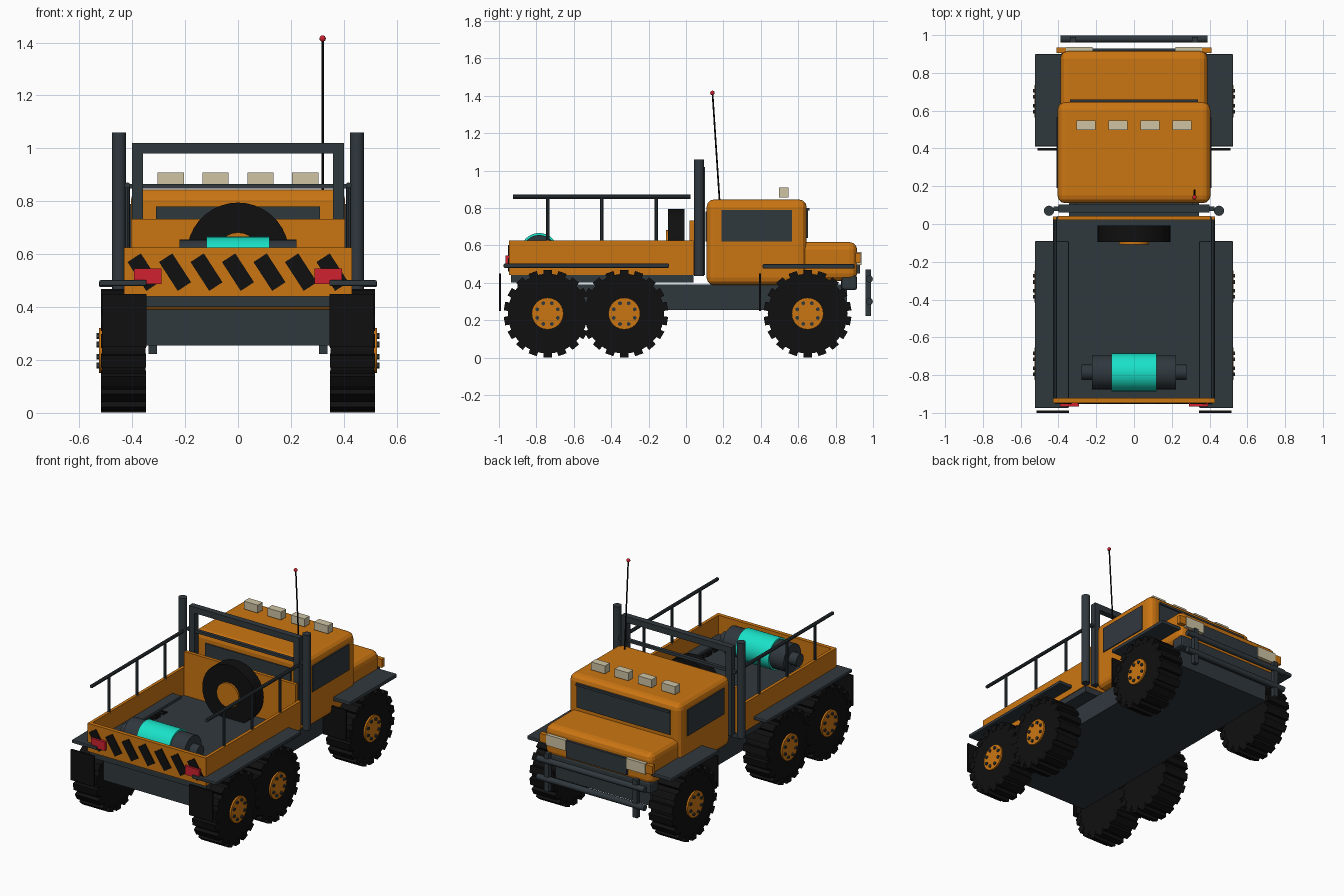
import bpy, bmesh, math
from mathutils import Vector, Matrix

if "Cube" in bpy.data.objects:
    bpy.data.objects.remove(bpy.data.objects["Cube"])

def mat(name, c):
    m = bpy.data.materials.new(name)
    m.diffuse_color = (*c, 1)
    m.use_nodes = True
    m.node_tree.nodes["Principled BSDF"].inputs["Base Color"].default_value = m.diffuse_color
    return m

ORANGE = mat("orange paint", (0.60, 0.18, 0.006))
GREY = mat("dark grey metal", (0.030, 0.040, 0.048))
BLACK = mat("black rubber", (0.005, 0.005, 0.005))
BEIGE = mat("lamp beige", (0.62, 0.55, 0.37))
RED = mat("lamp red", (0.62, 0.015, 0.03))
TEAL = mat("teal", (0.01, 0.76, 0.58))

def finish(name, bm, m, bevel=0, seg=2, smooth=False):
    bmesh.ops.recalc_face_normals(bm, faces=bm.faces)
    me = bpy.data.meshes.new(name)
    bm.to_mesh(me)
    bm.free()
    me.materials.append(m)
    o = bpy.data.objects.new(name, me)
    bpy.context.collection.objects.link(o)
    if bevel:
        b = o.modifiers.new("bevel", 'BEVEL')
        b.width, b.segments = bevel, seg
    if smooth:
        bpy.context.view_layer.objects.active = o
        o.select_set(True)
        bpy.ops.object.shade_smooth_by_angle(angle=math.radians(35))
        o.select_set(False)
    return o

def add_box(bm, x, y, z, rot=None):
    c = Vector(((x[0]+x[1])/2, (y[0]+y[1])/2, (z[0]+z[1])/2))
    s = Matrix.Diagonal((x[1]-x[0], y[1]-y[0], z[1]-z[0], 1))
    bmesh.ops.create_cube(bm, size=1, matrix=(rot or Matrix()) @ Matrix.Translation(c) @ s)

def box(name, x, y, z, m, bevel=0, seg=2):
    bm = bmesh.new()
    add_box(bm, x, y, z)
    return finish(name, bm, m, bevel, seg)

def add_rod(bm, a, b, r, n):
    a, b = Vector(a), Vector(b)
    d = b - a
    M = Matrix.Translation((a+b)/2) @ d.to_track_quat('Z', 'Y').to_matrix().to_4x4()
    bmesh.ops.create_cone(bm, cap_ends=True, segments=n, radius1=r, radius2=r, depth=d.length, matrix=M)

def rod(name, a, b, r, m, n=16):
    bm = bmesh.new()
    add_rod(bm, a, b, r, n)
    return finish(name, bm, m, smooth=True)

def pair(name, x, y, z, m, bevel=0):
    for s, tag in ((-1, "left"), (1, "right")):
        box(f"{name}_{tag}", sorted((s*x[0], s*x[1])), y, z, m, bevel)

# wheels: tyre with tread blocks, hub, bolts
for s, tag in ((-1, "left"), (1, "right")):
    for i, wy in enumerate((0.65, -0.33, -0.74)):
        C = Matrix.Translation((0, wy, 0.235))
        bm = bmesh.new()
        add_rod(bm, (s*0.35, wy, 0.235), (s*0.515, wy, 0.235), 0.213, 36)
        for k in range(18):
            R = C @ Matrix.Rotation(k*math.tau/18, 4, 'X')
            add_box(bm, sorted((s*0.347, s*0.517)), (-0.023, 0.023), (0.19, 0.234), R)
        finish(f"tyre_{tag}_{i}", bm, BLACK)
        rod(f"hub_{tag}_{i}", (s*0.50, wy, 0.235), (s*0.526, wy, 0.235), 0.085, ORANGE, 24)
        bm = bmesh.new()
        for k in range(8):
            a = (k+0.5)*math.tau/8
            y, z = wy+0.06*math.cos(a), 0.235+0.06*math.sin(a)
            add_rod(bm, (s*0.52, y, z), (s*0.534, y, z), 0.011, 6)
        finish(f"wheel_bolts_{tag}_{i}", bm, GREY)

# chassis
box("chassis", (-0.345, 0.345), (-0.90, 0.86), (0.255, 0.39), GREY)

# fenders and mud flaps
pair("rear_fender", (0.345, 0.525), (-0.975, -0.09), (0.48, 0.502), GREY, 0.006)
pair("front_fender", (0.345, 0.525), (0.41, 0.90), (0.475, 0.50), GREY, 0.006)
pair("rear_mud_flap", (0.345, 0.515), (-1.0, -0.988), (0.25, 0.45), BLACK)
pair("front_mud_flap", (0.345, 0.51), (0.39, 0.402), (0.25, 0.45), BLACK)

# cargo bed
box("bed_floor", (-0.425, 0.425), (-0.935, 0.04), (0.40, 0.445), GREY)
pair("bed_side", (0.41, 0.43), (-0.945, 0.04), (0.44, 0.625), ORANGE)
box("tailgate", (-0.43, 0.43), (-0.947, -0.922), (0.44, 0.625), ORANGE)
box("bed_headboard", (-0.405, 0.405), (0.02, 0.042), (0.44, 0.733), ORANGE)

# hazard stripes and tail lamps
bm = bmesh.new()
for k in range(-3, 4):
    R = Matrix.Translation((k*0.119, -0.949, 0.532)) @ Matrix.Rotation(math.radians(-33), 4, 'Y')
    add_box(bm, (-0.03, 0.03), (-0.003, 0.003), (-0.065, 0.065), R)
finish("hazard_stripes", bm, BLACK)
pair("tail_lamp", (0.29, 0.393), (-0.965, -0.945), (0.487, 0.545), RED)

# bed rails with posts
for s, tag in ((-1, "left"), (1, "right")):
    bm = bmesh.new()
    add_rod(bm, (s*0.418, -0.925, 0.86), (s*0.418, 0.025, 0.86), 0.011, 10)
    for y in (-0.74, -0.45, -0.16):
        add_rod(bm, (s*0.418, y, 0.61), (s*0.418, y, 0.86), 0.009, 8)
    finish(f"bed_rail_{tag}", bm, GREY, smooth=True)
    # exhaust stack
    rod(f"exhaust_stack_{tag}", (s*0.45, 0.07, 0.435), (s*0.45, 0.07, 1.06), 0.027, GREY)

# rack behind the cab
bm = bmesh.new()
for s in (-1, 1):
    add_box(bm, sorted((s*0.36, s*0.40)), (0.062, 0.102), (0.44, 1.02))
add_box(bm, (-0.40, 0.40), (0.062, 0.102), (0.98, 1.02))
add_box(bm, (-0.425, 0.425), (0.07, 0.092), (0.848, 0.866))
finish("cab_rack", bm, GREY)

# spare wheel
rod("spare_tyre", (0, -0.095, 0.602), (0, -0.008, 0.602), 0.193, BLACK, 36)
rod("spare_hub", (0, -0.108, 0.602), (0, -0.02, 0.602), 0.08, ORANGE, 24)

# winch drum
rod("drum", (-0.12, -0.785, 0.565), (0.12, -0.785, 0.565), 0.101, TEAL, 32)
rod("drum_ends", (-0.222, -0.785, 0.565), (0.222, -0.785, 0.565), 0.09, GREY, 32)
rod("drum_axle", (-0.277, -0.785, 0.565), (0.277, -0.785, 0.565), 0.04, GREY, 20)

# cab, hood, windows
box("cab", (-0.405, 0.405), (0.11, 0.645), (0.387, 0.845), ORANGE, 0.04, 3)
box("hood", (-0.39, 0.39), (0.60, 0.915), (0.41, 0.617), ORANGE, 0.04, 3)
pair("side_window", (0.403, 0.411), (0.19, 0.567), (0.62, 0.79), GREY)
box("windshield", (-0.34, 0.34), (0.643, 0.652), (0.64, 0.80), GREY)
box("windshield_brow", (-0.34, 0.34), (0.643, 0.66), (0.785, 0.80), GREY)
box("rear_window", (-0.31, 0.31), (0.103, 0.112), (0.62, 0.78), GREY)

# grille, lamps, bumper
box("grille", (-0.22, 0.22), (0.905, 0.93), (0.45, 0.56), GREY)
pair("headlamp", (0.22, 0.36), (0.905, 0.937), (0.495, 0.565), BEIGE)
pair("turn_signal", (0.36, 0.41), (0.905, 0.934), (0.505, 0.56), ORANGE)
box("front_bumper", (-0.385, 0.385), (0.83, 0.915), (0.36, 0.44), GREY, 0.015)

# bull bar
bm = bmesh.new()
for z in (0.30, 0.42):
    add_rod(bm, (-0.39, 0.98, z), (0.39, 0.98, z), 0.019, 12)
for s in (-1, 1):
    add_box(bm, (s*0.322-0.016, s*0.322+0.016), (0.96, 0.99), (0.222, 0.47))
finish("bull_bar", bm, GREY, smooth=True)

# roof lamps
for i in range(4):
    x = -0.255 + 0.17*i
    box(f"roof_lamp_{i}", (x-0.05, x+0.05), (0.497, 0.548), (0.856, 0.908), BEIGE)

# antenna
rod("antenna", (0.32, 0.18, 0.83), (0.32, 0.142, 1.41), 0.0045, BLACK, 8)
bm = bmesh.new()
bmesh.ops.create_uvsphere(bm, u_segments=12, v_segments=8, radius=0.012, matrix=Matrix.Translation((0.32, 0.141, 1.415)))
finish("antenna_tip", bm, RED, smooth=True)
